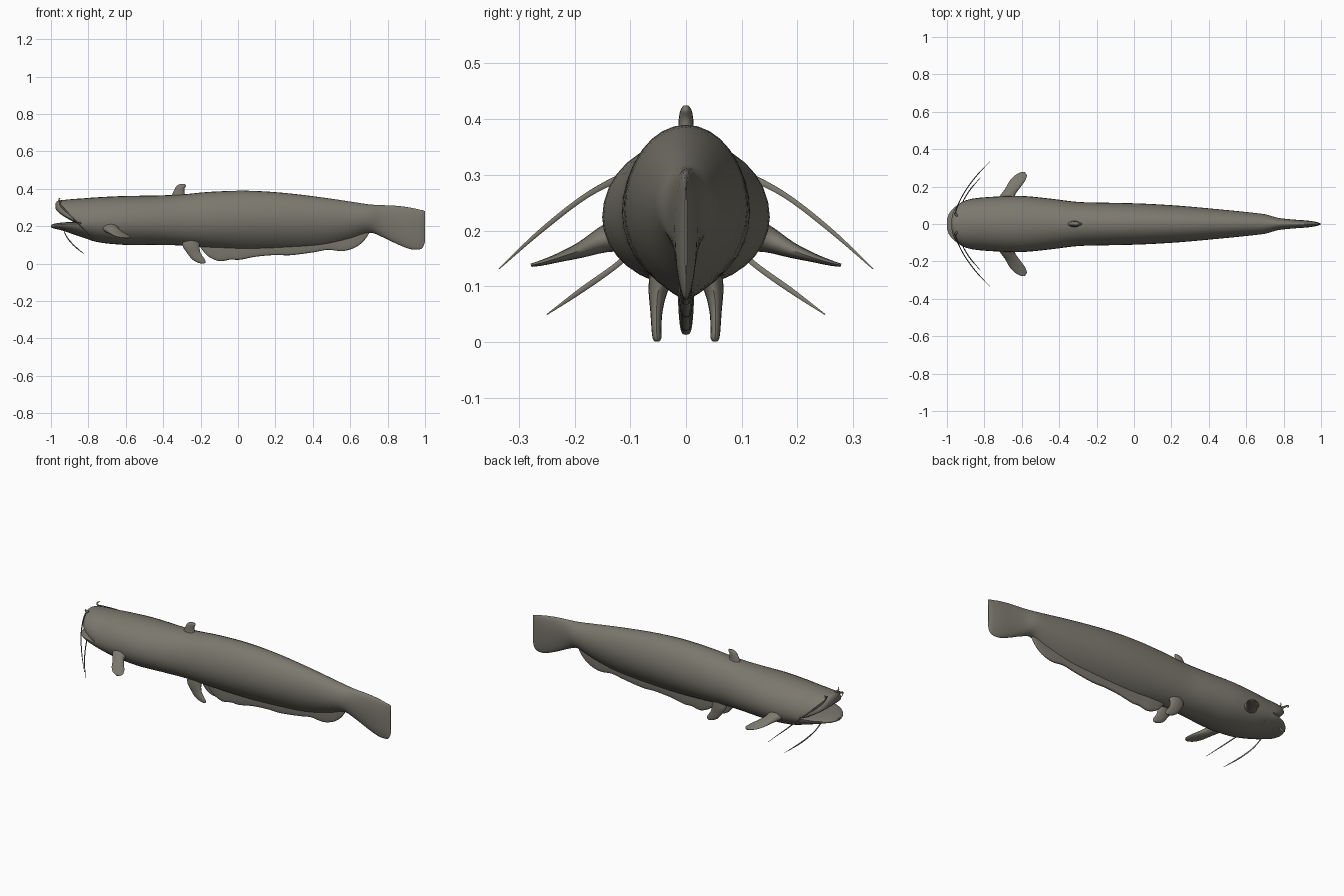
import bpy
import bmesh
import math
from mathutils import Vector

default_cube = bpy.data.objects.get("Cube")
if default_cube:
    bpy.data.objects.remove(default_cube, do_unlink=True)

skin = bpy.data.materials.new("grey brown skin")
skin.use_nodes = True
skin_colour = (0.2, 0.188, 0.155, 1)
skin.diffuse_color = skin_colour
skin.node_tree.nodes["Principled BSDF"].inputs["Base Color"].default_value = skin_colour


def smooth_rows(rows, steps):
    """Catmull-Rom interpolation through rows of numbers."""
    result = []
    last = len(rows) - 1
    for i in range(last):
        a, b, c, d = (rows[max(0, min(last, j))] for j in range(i - 1, i + 3))
        for s in range(steps):
            t = s / steps
            result.append([
                q + t * ((r - p) / 2 + t * ((2 * p - 5 * q + 4 * r - u) / 2
                                            + t * (3 * q - p - 3 * r + u) / 2))
                for p, q, r, u in zip(a, b, c, d)])
    result.append(list(rows[-1]))
    return result


def loft(name, rings):
    """Skin closed rings of points into one capped, smooth object."""
    bm = bmesh.new()
    loops = [[bm.verts.new(p) for p in ring] for ring in rings]
    for one, two in zip(loops, loops[1:]):
        for i in range(len(one)):
            j = (i + 1) % len(one)
            bm.faces.new((one[i], one[j], two[j], two[i]))
    bm.faces.new(loops[0])
    bm.faces.new(loops[-1])
    bmesh.ops.recalc_face_normals(bm, faces=bm.faces)
    mesh = bpy.data.meshes.new(name)
    bm.to_mesh(mesh)
    bm.free()
    mesh.materials.append(skin)
    obj = bpy.data.objects.new(name, mesh)
    bpy.context.collection.objects.link(obj)
    bpy.ops.object.select_all(action="DESELECT")
    obj.select_set(True)
    bpy.context.view_layer.objects.active = obj
    bpy.ops.object.shade_smooth_by_angle(angle=math.radians(50))
    return obj


def angles(count):
    return [math.tau * i / count for i in range(count)]


def body_ring(x, top, middle, bottom, width, pinch, count=32):
    """Egg section whose lower half narrows to a keel as pinch grows."""
    ring = []
    for t in angles(count):
        c, s = math.cos(t), math.sin(t)
        power = pinch if s < 0 else 1
        y = math.copysign(width * abs(c) ** power, c)
        z = middle + s * ((top - middle) if s > 0 else (middle - bottom))
        ring.append((x, y, z))
    return ring


def body_part(name, rows, steps=4):
    loft(name, [body_ring(*row) for row in smooth_rows(rows, steps)])


def fin(name, rows, across, side=1):
    """Rows hold centre x, y, z, half chord and half thickness."""
    across = Vector(across)
    rings = []
    for x, y, z, chord, thick in smooth_rows(rows, 4):
        rings.append([
            Vector((x, y, z)) + Vector((chord * math.cos(t), 0, 0))
            + across * thick * math.sin(t) for t in angles(16)])
    loft(name, [[(p.x, p.y * side, p.z) for p in ring] for ring in rings])


def whisker(name, rows, side):
    """Rows hold x, y, z and radius."""
    rings = []
    for x, y, z, radius in smooth_rows(rows, 6):
        rings.append([(x, side * (y + radius * math.cos(t)), z + radius * math.sin(t))
                      for t in angles(8)])
    loft(name, rings)


# Trunk and tail fin: x, top, middle, bottom, half width, pinch
body_part("body", [
    (-.84, .348, .215, .145, .139, 1),
    (-.75, .355, .22, .115, .146, 1),
    (-.6, .362, .225, .1, .15, 1),
    (-.45, .364, .225, .1, .136, 1.05),
    (-.3, .37, .23, .097, .118, 1.1),
    (-.15, .384, .235, .085, .114, 1.3),
    (.05, .39, .24, .075, .109, 1.6),
    (.25, .378, .24, .08, .097, 1.7),
    (.45, .354, .24, .095, .079, 1.7),
    (.6, .332, .24, .13, .064, 1.6),
    (.7, .317, .245, .165, .052, 1.3),
    (.77, .313, .24, .143, .033, 1),
    (.85, .309, .22, .105, .024, 1),
    (.92, .3, .2, .078, .019, 1),
    (.97, .289, .19, .076, .012, 1),
    (.99, .285, .19, .09, .006, 1),
    (1, .28, .19, .12, .002, 1)])

# Open mouth: two half sections hinged inside the head
body_part("upper_jaw", [
    (-.8, .351, .215, .205, .141, .4),
    (-.86, .347, .226, .215, .136, .4),
    (-.91, .343, .25, .24, .122, .4),
    (-.945, .339, .272, .262, .098, .4),
    (-.965, .335, .289, .28, .068, .4),
    (-.975, .322, .3, .292, .03, .4)])
body_part("lower_jaw", [
    (-.8, .221, .212, .13, .141, 1),
    (-.86, .222, .212, .15, .134, 1),
    (-.91, .222, .211, .167, .12, 1),
    (-.95, .219, .209, .18, .097, 1),
    (-.985, .213, .204, .188, .062, 1),
    (-1, .206, .2, .194, .025, 1)])

# Long wavy fin under the rear half
body_part("anal_fin", [
    (-.2, .15, .12, .085, .008, .5),
    (-.16, .17, .12, .04, .013, .5),
    (-.1, .17, .12, .013, .015, .5),
    (-.04, .17, .12, .022, .014, .5),
    (.01, .17, .12, .021, .014, .5),
    (.1, .17, .12, .038, .014, .5),
    (.2, .18, .12, .046, .014, .5),
    (.28, .18, .13, .045, .014, .5),
    (.4, .19, .14, .06, .013, .5),
    (.48, .2, .14, .074, .013, .5),
    (.56, .2, .15, .067, .012, .5),
    (.63, .22, .17, .088, .011, .5),
    (.68, .23, .19, .13, .009, .5),
    (.71, .24, .21, .18, .005, .5)])

# Small fin on the back
fin("dorsal_fin", [
    (-.318, 0, .35, .04, .02),
    (-.318, 0, .375, .032, .015),
    (-.312, 0, .4, .026, .013),
    (-.302, 0, .416, .025, .01),
    (-.297, 0, .425, .014, .004)], (0, 1, 0))

for side, label in ((1, "left"), (-1, "right")):
    # Paired fins
    fin(label + "_pectoral_fin", [
        (-.68, .11, .195, .055, .034),
        (-.677, .15, .183, .04, .023),
        (-.65, .19, .165, .038, .014),
        (-.624, .23, .151, .041, .008),
        (-.605, .26, .142, .032, .005),
        (-.595, .278, .138, .01, .003)], (0, .35, .94), side)
    fin(label + "_pelvic_fin", [
        (-.25, .04, .125, .05, .026),
        (-.25, .05, .09, .044, .017),
        (-.235, .053, .055, .036, .011),
        (-.213, .053, .025, .034, .009),
        (-.197, .052, .008, .024, .008),
        (-.19, .052, .001, .01, .004)], (0, 1, 0), side)
    # Whiskers
    whisker(label + "_upper_whisker", [
        (-.955, .06, .322, .009),
        (-.94, .105, .302, .007),
        (-.9, .18, .262, .005),
        (-.84, .26, .2, .004),
        (-.77, .335, .132, .001)], side)
    whisker(label + "_chin_whisker", [
        (-.935, .075, .188, .006),
        (-.915, .12, .142, .005),
        (-.875, .185, .095, .005),
        (-.82, .249, .05, .001)], side)
    # Short feeler by the nostril
    whisker(label + "_nostril_feeler", [
        (-.945, .045, .328, .008),
        (-.96, .055, .342, .005),
        (-.95, .065, .35, .002)], side)
